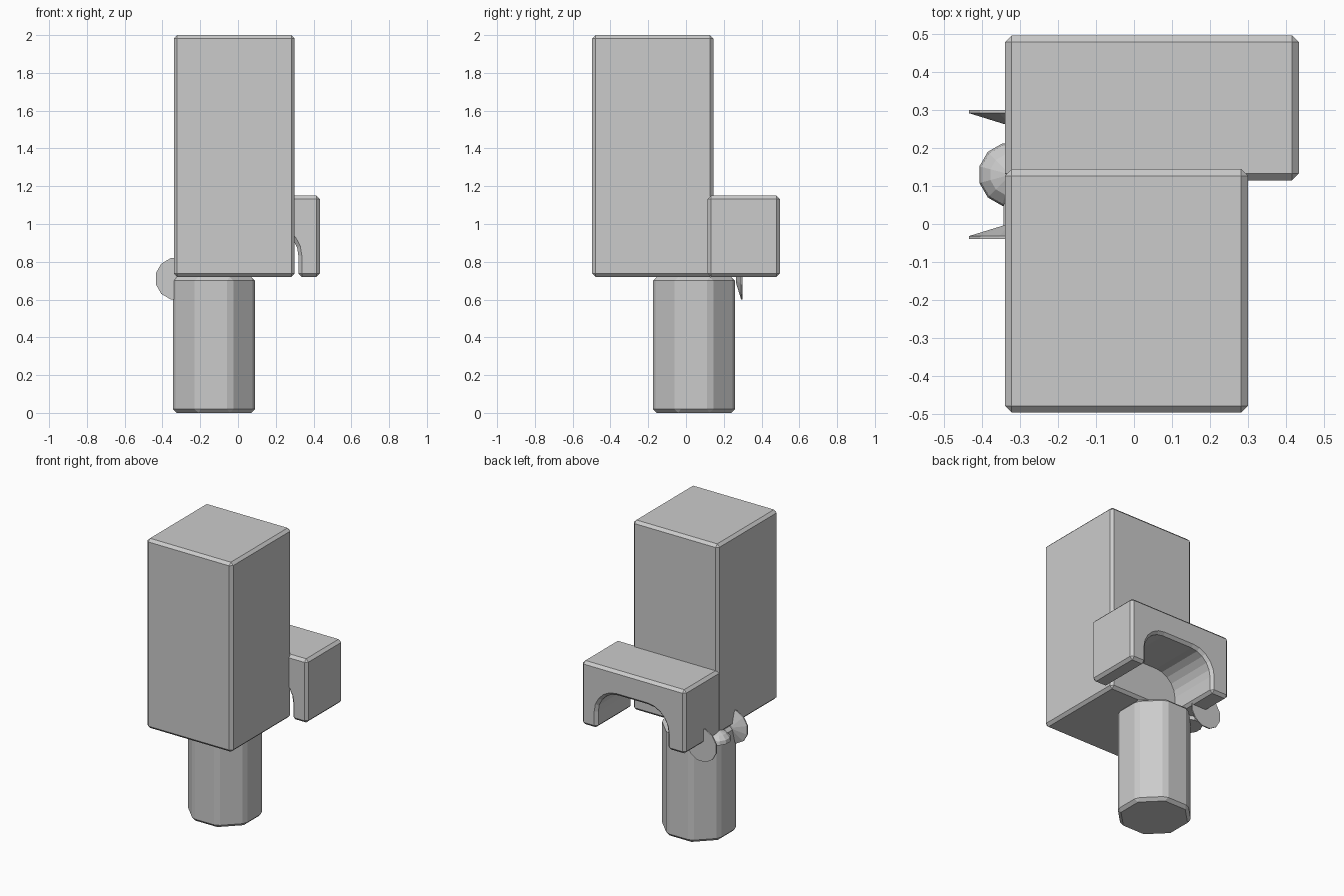
import bpy, bmesh
from math import pi, sin, cos, radians
from mathutils import Matrix, Vector

if "Cube" in bpy.data.objects:
    bpy.data.objects.remove(bpy.data.objects["Cube"])


def finish(name, bm, bevel=0.0):
    bmesh.ops.recalc_face_normals(bm, faces=bm.faces[:])
    me = bpy.data.meshes.new(name)
    bm.to_mesh(me)
    bm.free()
    ob = bpy.data.objects.new(name, me)
    bpy.context.collection.objects.link(ob)
    if bevel:
        mod = ob.modifiers.new("bevel", 'BEVEL')
        mod.width = bevel
        mod.segments = 1
        mod.limit_method = 'ANGLE'
        mod.angle_limit = radians(30)
    return ob


def extrude(bm, pts, vec):
    face = bm.faces.new([bm.verts.new(p) for p in pts])
    res = bmesh.ops.extrude_face_region(bm, geom=[face], use_keep_orig=True)
    vs = [g for g in res["geom"] if isinstance(g, bmesh.types.BMVert)]
    bmesh.ops.translate(bm, verts=vs, vec=vec)


# tall main body
bm = bmesh.new()
extrude(bm, [(-0.34, -0.497, 0.72), (0.30, -0.497, 0.72),
             (0.30, 0.145, 0.72), (-0.34, 0.145, 0.72)], (0, 0, 1.28))
finish("main_body", bm, 0.018)

# rear block with a rounded archway along y
X0, X1, R, TOP = -0.205, 0.32, 0.15, 0.98
arch = [(X1, 0.72)]
for cx, a0 in ((X1 - R, 0.0), (X0 + R, pi / 2)):
    for i in range(6):
        a = a0 + i * pi / 10
        arch.append((cx + R * cos(a), TOP - R + R * sin(a)))
arch.append((X0, 0.72))
outline = [(-0.34, 0.72), (-0.34, 1.15), (0.434, 1.15), (0.434, 0.72)] + arch
bm = bmesh.new()
extrude(bm, [(x, 0.115, z) for x, z in outline], (0, 0.382, 0))
finish("arched_rear_block", bm, 0.018)

# eight-sided post
bm = bmesh.new()
ring = [(-0.127 + 0.235 * cos(pi / 8 + i * pi / 4),
         0.042 + 0.235 * sin(pi / 8 + i * pi / 4), 0) for i in range(8)]
extrude(bm, ring, (0, 0, 0.72))
finish("post", bm, 0.02)


def lathe(name, profile, matrix, sides=12):
    # spins (radius, height) points around z, then places them
    bm = bmesh.new()
    rings = []
    for r, h in profile:
        rings.append([bm.verts.new((r * cos((i + 0.5) * 2 * pi / sides),
                                    r * sin((i + 0.5) * 2 * pi / sides), h))
                      for i in range(sides)])
    for a, b in zip(rings, rings[1:]):
        for i in range(sides):
            j = (i + 1) % sides
            bm.faces.new((a[i], a[j], b[j], b[i]))
    bm.faces.new(rings[0])
    bm.faces.new(rings[-1])
    bm.transform(matrix)
    return finish(name, bm)


# two thin side discs whose shallow cones face each other
disc = [(0.114, 0.0), (0.114, 0.008), (0.02, 0.036)]
for name, y, turn in (("rear_disc", 0.30, pi / 2), ("front_disc", -0.04, -pi / 2)):
    m = Matrix.Translation(Vector((-0.325, y, 0.71))) @ Matrix.Rotation(turn, 4, 'X')
    lathe(name, disc, m)

# small faceted dome between the discs
dome = [(0.085, 0.0), (0.08, 0.025), (0.055, 0.05), (0.015, 0.065)]
lathe("side_dome", dome, Matrix.Translation(Vector((-0.325, 0.13, 0.68))))
